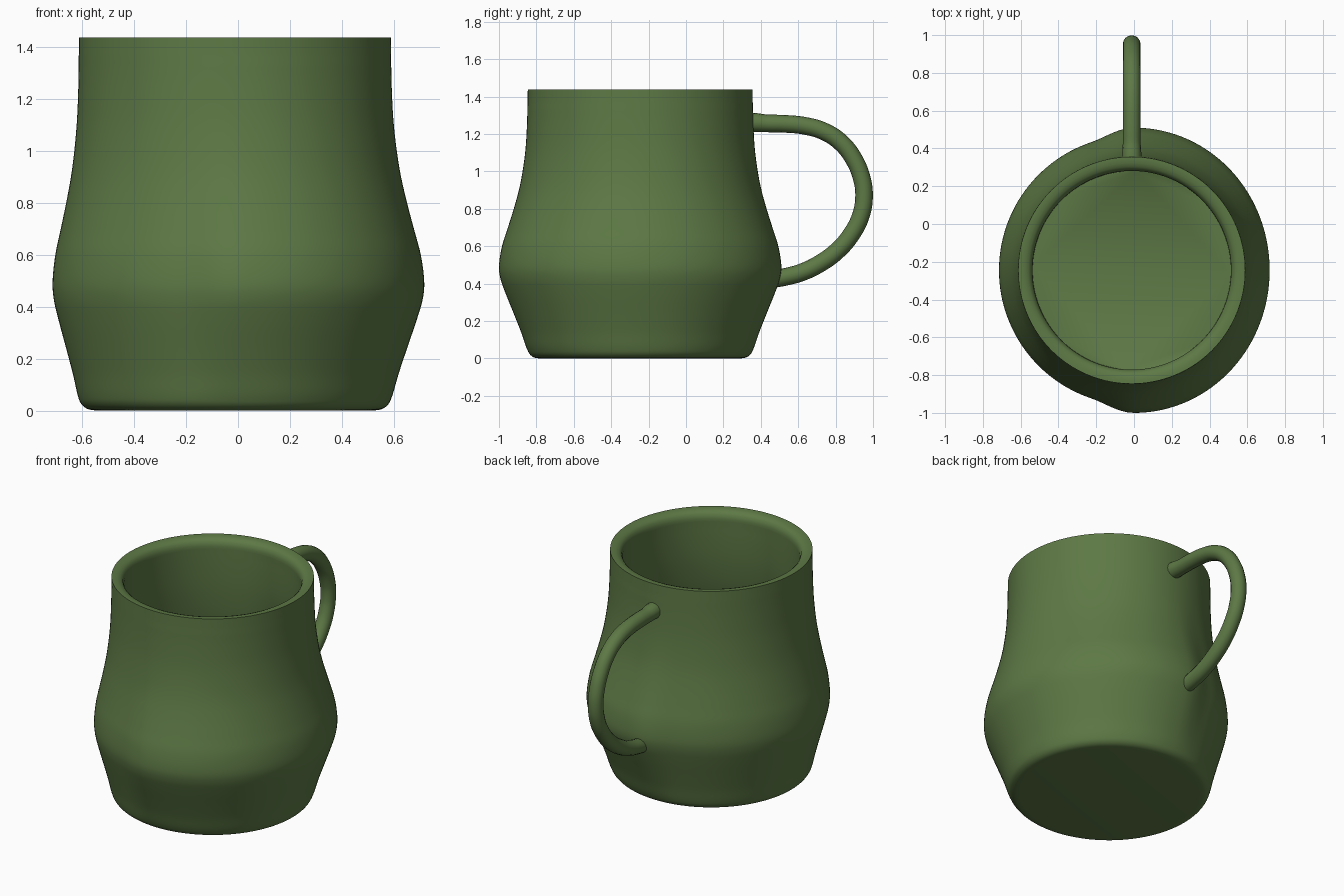
import bpy, bmesh, math
from mathutils import Vector

if "Cube" in bpy.data.objects:
    bpy.data.objects.remove(bpy.data.objects["Cube"])

AXIS_X, AXIS_Y = -0.012, -0.245
SEGS = 128

green = bpy.data.materials.new("green_glaze")
green.diffuse_color = (0.11, 0.19, 0.06, 1)
green.use_nodes = True
green.node_tree.nodes["Principled BSDF"].inputs["Base Color"].default_value = green.diffuse_color


def smooth_profile(pts, steps=5):
    """Catmull-Rom through (radius, z) points."""
    p = [Vector(q) for q in pts]
    p = [p[0]] + p + [p[-1]]
    out = []
    for a, b, c, d in zip(p, p[1:], p[2:], p[3:]):
        for i in range(steps):
            t = i / steps
            out.append(0.5 * (2 * b + (c - a) * t + (2 * a - 5 * b + 4 * c - d) * t * t
                              + (3 * b - a - 3 * c + d) * t ** 3))
    return out + [p[-1]]


def swell(ang):
    """Uneven belly: fuller front and back, with a soft dip on the left of each."""
    c, s = math.cos(ang), math.sin(ang)
    if c >= 0:
        return 1 + 0.31 * s * s
    t = max(0.0, 1 + c / 0.32)
    return 0.97 + 0.34 * t * t * (3 - 2 * t)


# Mug body: outer wall, rounded lip, inner wall and floor
wall = [(0.607, 0.06), (0.628, 0.14), (0.655, 0.23), (0.692, 0.35), (0.713, 0.43),
        (0.718, 0.50), (0.706, 0.60), (0.682, 0.70), (0.658, 0.80), (0.637, 0.90),
        (0.622, 1.00), (0.610, 1.12), (0.604, 1.25), (0.602, 1.36)]
outer = smooth_profile([(0.535, 0.0), (0.568, 0.006), (0.592, 0.025)] + wall + [(0.601, 1.437)])
lip = [Vector(q) for q in ((0.588, 1.437), (0.568, 1.435), (0.548, 1.428), (0.534, 1.415))]
inner = smooth_profile([(0.526, 1.39)] + [(r - 0.076, z) for r, z in reversed(wall[2:-1])]
                       + [(0.555, 0.13), (0.525, 0.09)])

bm = bmesh.new()
rings = []
for r, z in outer + lip + inner:
    bulge = max(0.0, r - 0.6) if z < 1.36 else 0.0
    if z < 1.36 and (r, z) in [tuple(v) for v in inner]:
        bulge = max(0.0, r + 0.076 - 0.6)
    ring = []
    for i in range(SEGS):
        a = 2 * math.pi * i / SEGS
        rad = r - bulge + bulge * swell(a)
        ring.append(bm.verts.new((AXIS_X + 0.1 * bulge + rad * math.cos(a),
                                  AXIS_Y + rad * math.sin(a), z)))
    rings.append(ring)
for lo, hi in zip(rings, rings[1:]):
    for i in range(SEGS):
        j = (i + 1) % SEGS
        bm.faces.new((lo[i], lo[j], hi[j], hi[i]))
bm.faces.new(list(reversed(rings[0])))
bm.faces.new(rings[-1])
bmesh.ops.recalc_face_normals(bm, faces=bm.faces)
mesh = bpy.data.meshes.new("mug_body")
bm.to_mesh(mesh)
bm.free()
body = bpy.data.objects.new("mug_body", mesh)
bpy.context.collection.objects.link(body)
mesh.materials.append(green)

# Handle: round tube along a side-view path (y, z, thickness)
path = [(0.33, 1.262, 1.12), (0.375, 1.261, 1.08), (0.43, 1.257, 1), (0.52, 1.255, 1),
        (0.64, 1.243, 1), (0.74, 1.213, 1), (0.83, 1.153, 1), (0.895, 1.07, 1),
        (0.938, 0.97, 1), (0.952, 0.87, 1), (0.935, 0.765, 1), (0.885, 0.665, 1),
        (0.81, 0.577, 1), (0.72, 0.51, 1), (0.62, 0.461, 1), (0.53, 0.436, 1),
        (0.47, 0.425, 1)]
curve = bpy.data.curves.new("handle", "CURVE")
curve.dimensions = "3D"
curve.bevel_depth = 0.047
curve.bevel_resolution = 6
curve.resolution_u = 6
curve.use_fill_caps = True
spline = curve.splines.new("BEZIER")
spline.bezier_points.add(len(path) - 1)
for bp, (y, z, k) in zip(spline.bezier_points, path):
    bp.co = (AXIS_X, y, z)
    bp.radius = k
    bp.handle_left_type = bp.handle_right_type = "AUTO"
handle = bpy.data.objects.new("handle", curve)
bpy.context.collection.objects.link(handle)
curve.materials.append(green)

# Convert the handle to a mesh and shade both parts smooth
bpy.context.view_layer.objects.active = handle
handle.select_set(True)
bpy.ops.object.convert(target="MESH")
body.select_set(True)
bpy.ops.object.shade_smooth_by_angle(angle=math.radians(40))
